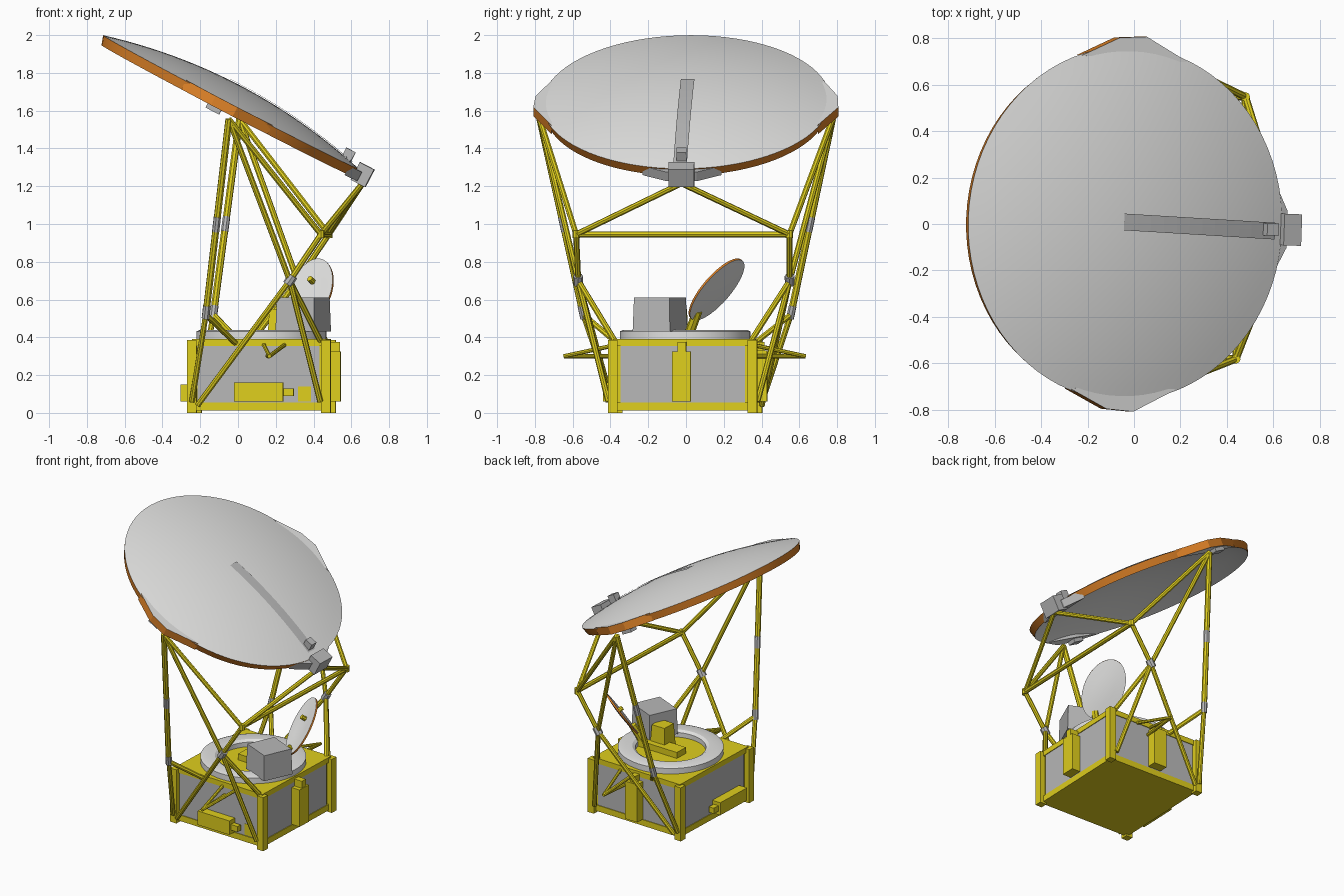
import bpy, bmesh, math
from mathutils import Matrix, Vector

if "Cube" in bpy.data.objects:
    bpy.data.objects.remove(bpy.data.objects["Cube"], do_unlink=True)


def material(name, rgb):
    m = bpy.data.materials.new(name)
    m.use_nodes = True
    m.diffuse_color = (*rgb, 1)
    m.node_tree.nodes["Principled BSDF"].inputs["Base Color"].default_value = (*rgb, 1)
    return m


YELLOW = material("yellow paint", (0.74, 0.62, 0.012))
ORANGE = material("orange rim", (0.72, 0.22, 0.02))
LIGHT = material("light grey", (0.76, 0.76, 0.75))
GREY = material("mid grey", (0.48, 0.48, 0.48))
YAW = Matrix.Rotation(math.radians(-2.1), 4, "Z")   # whole craft is turned slightly
I4 = Matrix.Identity(4)


def finish(name, bm, mats, frame=I4, smooth=False):
    bmesh.ops.recalc_face_normals(bm, faces=bm.faces)
    me = bpy.data.meshes.new(name)
    bm.to_mesh(me)
    bm.free()
    for m in mats:
        me.materials.append(m)
    ob = bpy.data.objects.new(name, me)
    bpy.context.collection.objects.link(ob)
    ob.matrix_world = YAW @ frame
    if smooth:
        bpy.ops.object.select_all(action="DESELECT")
        ob.select_set(True)
        bpy.context.view_layer.objects.active = ob
        bpy.ops.object.shade_smooth_by_angle(angle=math.radians(30))
    return ob


def box(name, lo, hi, mat, frame=I4, taper=1.0):
    lo, hi = Vector(lo), Vector(hi)
    bm = bmesh.new()
    bmesh.ops.create_cube(bm, size=1)
    for v in bm.verts:
        if v.co.z > 0:
            v.co.x *= taper
            v.co.y *= taper
    bmesh.ops.transform(bm, verts=bm.verts, matrix=Matrix.Translation((lo + hi) / 2) @ Matrix.Diagonal((*(hi - lo), 1)))
    return finish(name, bm, [mat], frame)


def rod(name, a, b, r, mat=YELLOW, sides=8):
    a, b = Vector(a), Vector(b)
    d = b - a
    bm = bmesh.new()
    bmesh.ops.create_cone(bm, cap_ends=True, segments=sides, radius1=r, radius2=r, depth=d.length,
                          matrix=Matrix.Translation((a + b) / 2) @ d.to_track_quat("Z", "Y").to_matrix().to_4x4())
    return finish(name, bm, [mat], smooth=True)


def lathe(name, pts, mats, frame=I4, steps=64, rule=None):
    bm = bmesh.new()
    vs = [bm.verts.new((r, 0, z)) for r, z in pts]
    es = [bm.edges.new(p) for p in zip(vs, vs[1:])]
    if pts[0][0] > 0 and pts[-1][0] > 0:
        es.append(bm.edges.new((vs[-1], vs[0])))
    bmesh.ops.spin(bm, geom=vs + es, cent=(0, 0, 0), axis=(0, 0, 1), angle=math.tau, steps=steps)
    bmesh.ops.remove_doubles(bm, verts=bm.verts, dist=1e-5)
    bmesh.ops.recalc_face_normals(bm, faces=bm.faces)
    for f in bm.faces:
        f.material_index = 1 if rule and rule(f) else 0
    return finish(name, bm, mats, frame, smooth=True)


def outward(f):
    return abs(f.normal.z) < 0.5 and f.normal.dot(f.calc_center_median()) > 0.3


def prism(name, outline, z0, z1, mats, frame):
    bm = bmesh.new()
    low = [bm.verts.new((x, y, z0)) for x, y in outline]
    top = [bm.verts.new((x, y, z1)) for x, y in outline]
    bm.faces.new(low)
    bm.faces.new(top)
    n = len(low)
    for i in range(n):
        bm.faces.new((low[i], low[(i + 1) % n], top[(i + 1) % n], top[i]))
    bmesh.ops.recalc_face_normals(bm, faces=bm.faces)
    for f in bm.faces:
        f.material_index = len(mats) - 1 if outward(f) else 0
    return finish(name, bm, mats, frame)


# Body: core, frame rails, corner posts and grey side panels
X0, X1, Y = -0.23, 0.48, 0.37
XC = (X0 + X1) / 2
box("body_core", (X0 + .012, -Y + .012, 0.012), (X1 - .012, Y - .012, 0.39), YELLOW)
for z0, z1, n in ((0.012, 0.055, "lower"), (0.355, 0.392, "upper")):
    box(n + "_rail", (X0, -Y, z0), (X1, Y, z1), YELLOW)
for x, nx in ((X0, "right"), (X1, "left")):
    for y, ny in ((-Y, "front"), (Y, "back")):
        box(f"{ny}_{nx}_post", (x - .025, y - .025, 0), (x + .025, y + .025, 0.385), YELLOW)
for s, n in ((-1, "front"), (1, "back")):
    y = s * (Y - .01)
    box(n + "_panel", (X0 + .03, y - .005, 0.055), (X1 - .035, y + .005, 0.355), GREY)
for x, n in ((X0 + .01, "right"), (X1 - .01, "left")):
    box(n + "_panel", (x - .005, -Y + .04, 0.055), (x + .005, Y - .04, 0.355), GREY)

# Equipment boxes on the sides
box("front_unit", (-0.005, -Y - .06, 0.06), (0.255, -Y, 0.16), YELLOW)
box("front_unit_stub", (0.255, -Y - .045, 0.09), (0.31, -Y - .01, 0.13), YELLOW)
box("front_patch", (0.33, -Y + .003, 0.06), (0.40, -Y + .02, 0.14), YELLOW)
box("left_unit", (X1, -0.055, 0.06), (X1 + .065, 0.045, 0.325), YELLOW)
box("left_unit_cap", (X1, -0.025, 0.325), (X1 + .06, 0.02, 0.375), YELLOW)
box("right_unit", (X0 - .065, -0.27, 0.06), (X0, 0.02, 0.15), YELLOW)
box("right_unit_stub", (X0 - .05, 0.02, 0.085), (X0 - .01, 0.07, 0.125), YELLOW)
box("back_unit", (0.07, Y, 0.06), (0.17, Y + .065, 0.33), YELLOW)
box("back_unit_cap", (0.10, Y, 0.33), (0.14, Y + .05, 0.375), YELLOW)

# Deck ring
lathe("deck_ring", [(0.23, 0.39), (0.345, 0.39), (0.345, 0.432), (0.33, 0.438), (0.25, 0.438), (0.23, 0.425)],
      [LIGHT], Matrix.Translation((XC, 0, 0)), 48)

# Instrument on the deck
turn = Matrix.Translation((0.35, -0.125, 0)) @ Matrix.Rotation(math.radians(-22), 4, "Z")
box("instrument_housing", (-0.113, -0.108, 0.43), (0.113, 0.108, 0.61), GREY, turn, 0.95)
box("instrument_pedestal", (0.16, -0.10, 0.39), (0.28, 0.02, 0.55), YELLOW, I4, 0.85)
box("instrument_arm", (0.03, -0.04, 0.39), (0.38, 0.06, 0.435), YELLOW)
rod("small_dish_mount", (0.33, 0.03, 0.42), (0.38, 0.075, 0.54), 0.026)

# Small elliptical reflector
n = Vector((-0.5, -0.65, 0.56)).normalized()
u = Vector((0, 0.56, 0.65)).normalized()
c = Vector((0.39, 0.18, 0.65))
basis = Matrix((u, n.cross(u), n)).transposed().to_4x4()
lathe("small_dish", [(0, -0.012), (0.5, -0.008), (1, 0.0), (1, 0.012), (0.96, 0.012), (0.5, 0.004), (0, 0)],
      [LIGHT, ORANGE], Matrix.Translation(c) @ basis @ Matrix.Diagonal((0.205, 0.13, 1, 1)), 40,
      lambda f: f.calc_center_median().to_2d().length > 0.985)
c += u * 0.055
rod("small_dish_feed", c, c + n * 0.035, 0.016)

# Main reflector: shallow dome opening downward, with an orange rim band
R, H = 0.763, 0.10
dish = Matrix.Translation((-0.038, 0, 1.646)) @ Matrix.Rotation(math.radians(27.6), 4, "Y")


def dome(r):
    return H * (1 - (r / R) ** 2)


radii = [R * i / 12 for i in range(13)]
outer = [(r, dome(r)) for r in radii]
inner = [(r, -0.05 + 1.36 * dome(r)) for r in reversed(radii[:-1])]
lathe("main_reflector", outer + [(R - .016, -0.05)] + inner, [LIGHT, ORANGE], dish, 80, outward)

# Rim gussets where the struts attach
for s, name in ((-1, "front"), (1, "back")):
    prism(name + "_gusset", [(-0.24, s * .718), (-0.06, s * .80), (0.07, s * .808), (0.275, s * .705), (0, s * .70)],
          -0.05, 0.005, [LIGHT, ORANGE], dish)
    box(name + "_rim_fitting", (-0.08, s * .75 - .03, -0.075), (0.0, s * .75 + .03, -0.045), GREY, dish)
prism("lower_gusset", [(0.72, -.21), (0.79, -.08), (0.79, .08), (0.72, .21)], -0.06, -0.006, [GREY], dish)
box("lower_hinge_block", (0.755, -0.068, -0.07), (0.84, 0.068, 0.035), GREY, dish)
box("feed_box", (0.655, -0.028, 0.015), (0.71, 0.024, 0.07), GREY, dish)

# Flat strip lying on the dome, slightly skewed
bm = bmesh.new()
rows = []
for i in range(13):
    x = -0.06 + 0.78 * i / 12
    ys = [k - 0.02 * x + 0.006 for k in (-0.036, 0, 0.036)]
    rows.append([bm.verts.new((x, y, dome(math.hypot(x, y)) + 0.006)) for y in ys])
for a, b in zip(rows, rows[1:]):
    for j in range(2):
        bm.faces.new((a[j], b[j], b[j + 1], a[j + 1]))
bmesh.ops.solidify(bm, geom=bm.faces[:], thickness=0.004)
finish("reflector_strip", bm, [GREY], dish)

# Truss, repeated on both sides
E = Vector((0.66, 0, 1.215))
for s, side in ((-1, "front"), (1, "back")):
    P = lambda x, y, z: Vector((x, s * y, z))
    A, B = P(-0.02, .775, 1.555), P(-0.15, .55, .52)
    C, D = P(0.295, .56, .70), P(0.46, .565, .945)
    # Long strut with a grey joint near its middle
    rod(side + "_long_strut_upper", A, A.lerp(B, .51), 0.019)
    rod(side + "_long_strut_joint", A.lerp(B, .50), A.lerp(B, .575), 0.02, GREY)
    rod(side + "_long_strut_lower", A.lerp(B, .57), A.lerp(B, .96), 0.019)
    rod(side + "_long_strut_foot", A.lerp(B, .955), A.lerp(B, 1.02), 0.021, GREY)
    rod(side + "_elbow_fitting", C.lerp(D, -.08), C.lerp(D, .1), 0.026, GREY)
    rod(side + "_node", D - Vector((0, 0, .02)), D + Vector((0, 0, .02)), 0.02)
    links = {
        "rim_to_node": (A, D), "rim_to_elbow": (A, C), "elbow_to_node": (C, D), "node_to_hinge": (D, E),
        "elbow_rear_leg": (C, P(-0.20, .395, .04)), "elbow_fore_leg": (C, P(.45, .395, .06)),
        "elbow_deck_leg": (C, P(.45, .36, .38)), "strut_corner_leg": (B, P(-.23, .395, .06)),
        "strut_deck_leg": (B, P(0.0, .365, .37)),
    }
    for name, (a, b) in links.items():
        rod(f"{side}_{name}", a, b, 0.0155)
    # Outrigger tripod on the body side
    tip = P(0.19, .64, .30)
    for i, foot in enumerate((P(.17, .36, .30), P(.26, .36, .36), P(.15, .36, .36))):
        rod(f"{side}_outrigger_{i + 1}", tip, foot, 0.011)
rod("cross_bar", (0.46, -.565, .945), (0.46, .565, .945), 0.0165)
